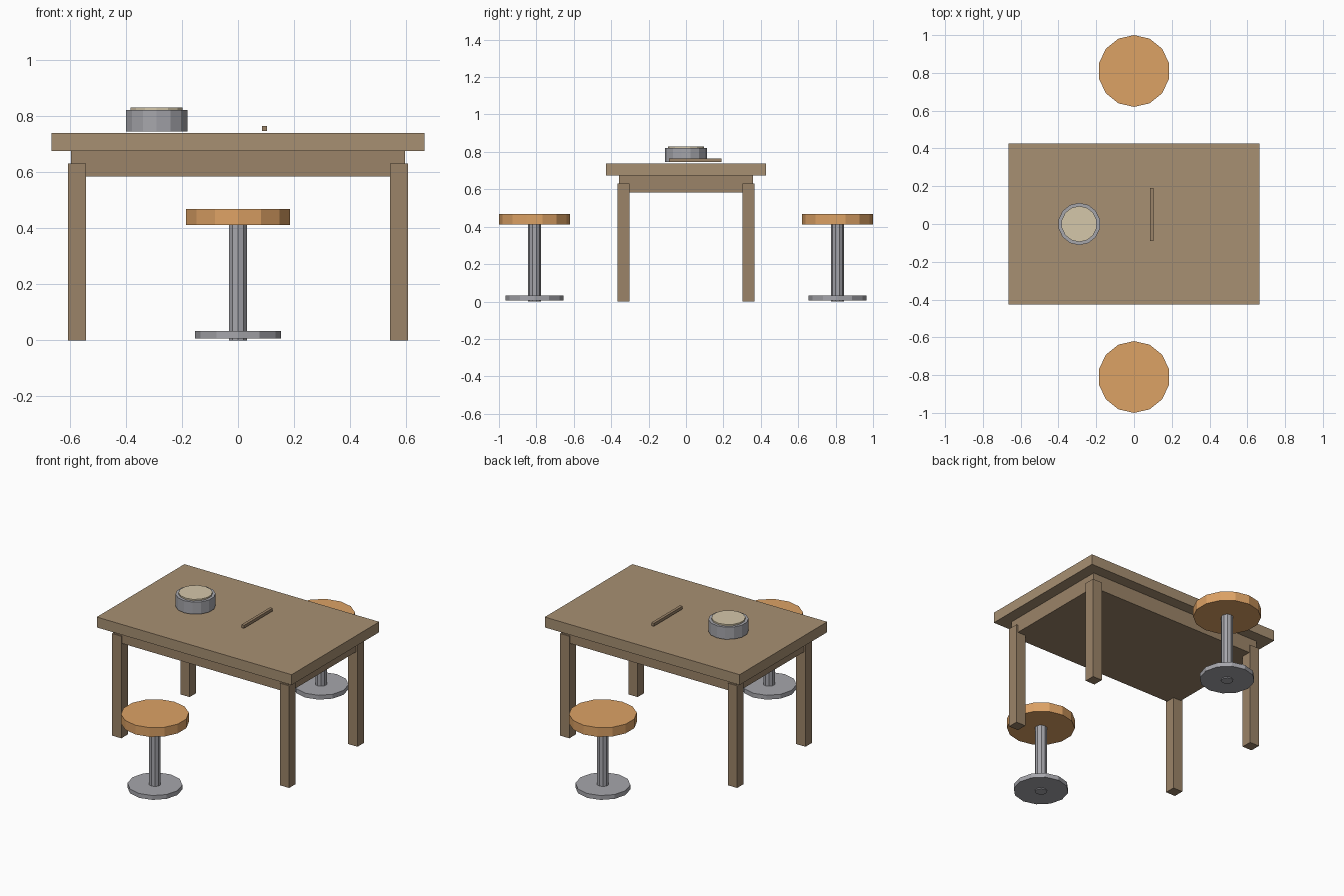
import bpy, bmesh
from mathutils import Matrix, Vector

if "Cube" in bpy.data.objects:
    bpy.data.objects.remove(bpy.data.objects["Cube"])


def material(name, rgb):
    m = bpy.data.materials.new(name)
    m.diffuse_color = (*rgb, 1)
    m.use_nodes = True
    m.node_tree.nodes["Principled BSDF"].inputs["Base Color"].default_value = m.diffuse_color
    return m


WOOD = material("wood", (0.39, 0.28, 0.17))
LEG_WOOD = material("leg wood", (0.33, 0.23, 0.14))
SEAT = material("orange seat", (0.72, 0.36, 0.13))
METAL = material("metal", (0.38, 0.38, 0.41))
CREAM = material("cream", (0.66, 0.57, 0.40))


def finish(name, bm, mat):
    me = bpy.data.meshes.new(name)
    bm.to_mesh(me)
    bm.free()
    me.materials.append(mat)
    ob = bpy.data.objects.new(name, me)
    bpy.context.collection.objects.link(ob)
    return ob


def box(name, lo, hi, mat):
    lo, hi = Vector(lo), Vector(hi)
    bm = bmesh.new()
    bmesh.ops.create_cube(bm, size=1, matrix=Matrix.Translation((lo + hi) / 2)
                          @ Matrix.Diagonal((*(hi - lo), 1)))
    return finish(name, bm, mat)


def disc(name, x, y, z0, z1, r, sides, mat):
    bm = bmesh.new()
    bmesh.ops.create_cone(bm, cap_ends=True, segments=sides, radius1=r, radius2=r,
                          depth=z1 - z0, matrix=Matrix.Translation((x, y, (z0 + z1) / 2)))
    return finish(name, bm, mat)


# Table top and solid apron block
box("table_top", (-0.665, -0.427, 0.675), (0.665, 0.427, 0.739), WOOD)
box("table_apron", (-0.595, -0.358, 0.583), (0.595, 0.358, 0.675), LEG_WOOD)

# Four square legs, slightly proud of the apron
for sx, side in ((-1, "left"), (1, "right")):
    for sy, end in ((-1, "front"), (1, "back")):
        cx, cy, h = sx * 0.573, sy * 0.333, 0.032
        box(f"{end}_{side}_leg", (cx - h, cy - h, 0), (cx + h, cy + h, 0.63), LEG_WOOD)

# Stools in front of and behind the table
for sy, end in ((-1, "front"), (1, "back")):
    y = sy * 0.81
    disc(f"{end}_stool_foot", 0, y, 0.006, 0.033, 0.154, 12, METAL)
    disc(f"{end}_stool_post", 0, y, 0, 0.415, 0.034, 10, METAL)
    disc(f"{end}_stool_seat", 0, y, 0.411, 0.468, 0.19, 14, SEAT)

# Pot with a cream filling, and a thin wooden stick
disc("pot", -0.29, 0, 0.745, 0.82, 0.112, 14, METAL)
disc("pot_filling", -0.29, 0, 0.81, 0.829, 0.095, 14, CREAM)
box("stick", (0.086, -0.09, 0.746), (0.104, 0.19, 0.764), LEG_WOOD)
